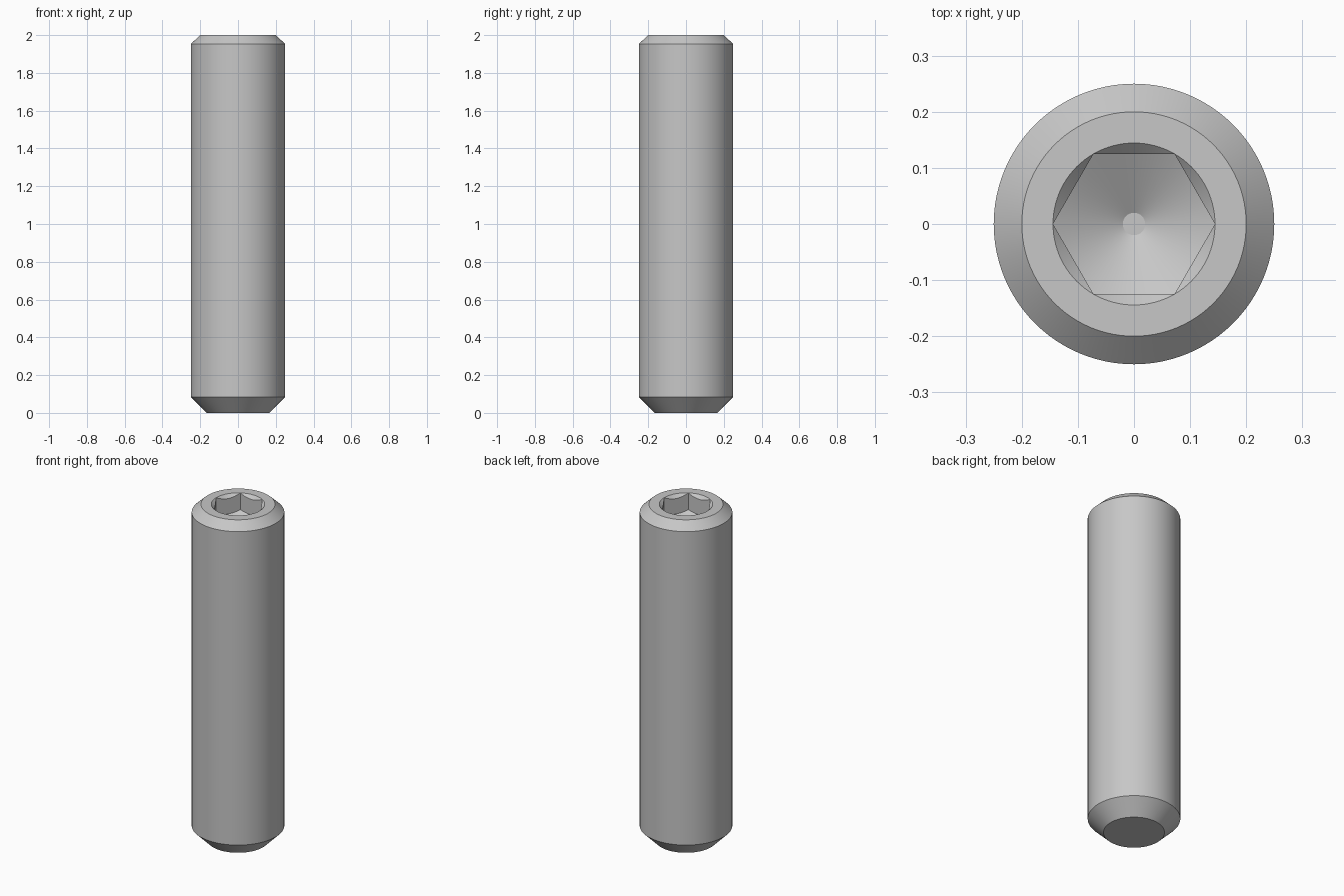
import bpy
import bmesh
import math

cube = bpy.data.objects.get("Cube")
if cube:
    bpy.data.objects.remove(cube, do_unlink=True)

SEGMENTS = 96            # multiple of six, so hex corners fall on vertices
FLAT = 0.125             # socket centre to flat
CORNER = FLAT / math.cos(math.pi / 6)
TOP = 2.0
FLOOR = 1.9              # socket floor height at the hex corners
SLOPE = math.tan(math.radians(30))
TIP = 0.02

angles = [2 * math.pi * i / SEGMENTS for i in range(SEGMENTS)]


def circle(radius, z):
    return lambda a: (radius, z)


def hex_radius(a):
    return FLAT / math.cos(a % (math.pi / 3) - math.pi / 6)


def socket_rim(a):
    # where the countersink cone meets the hex walls
    r = hex_radius(a)
    return r, TOP - (CORNER - r)


def socket_base(a):
    # where the drilled cone meets the hex walls
    r = hex_radius(a)
    return r, FLOOR - (CORNER - r) * SLOPE


# Rings from the bottom, up the outside and down into the socket
rings = [
    circle(0.165, 0.0),
    circle(0.25, 0.085),
    circle(0.25, 1.953),
    circle(0.2, TOP),
    circle(CORNER, TOP),
    socket_rim,
    socket_base,
    circle(TIP, FLOOR - (CORNER - TIP) * SLOPE),
]

bm = bmesh.new()
loops = []
for ring in rings:
    loop = []
    for a in angles:
        r, z = ring(a)
        loop.append(bm.verts.new((r * math.cos(a), r * math.sin(a), z)))
    loops.append(loop)

for low, high in zip(loops, loops[1:]):
    for i in range(SEGMENTS):
        j = (i + 1) % SEGMENTS
        bm.faces.new((low[i], low[j], high[j], high[i]))
bm.faces.new(list(reversed(loops[0])))
bm.faces.new(loops[-1])

# The countersink vanishes at the hex corners
bmesh.ops.remove_doubles(bm, verts=bm.verts[:], dist=0.00001)
bmesh.ops.recalc_face_normals(bm, faces=bm.faces[:])

mesh = bpy.data.meshes.new("set_screw")
bm.to_mesh(mesh)
bm.free()
screw = bpy.data.objects.new("set_screw", mesh)
bpy.context.collection.objects.link(screw)

# Plain steel
steel = bpy.data.materials.new("steel_grey")
steel.use_nodes = True
colour = (0.57, 0.57, 0.57, 1.0)
steel.diffuse_color = colour
steel.node_tree.nodes["Principled BSDF"].inputs["Base Color"].default_value = colour
mesh.materials.append(steel)

# Smooth round surfaces with crisp chamfer edges
bpy.ops.object.select_all(action="DESELECT")
screw.select_set(True)
bpy.context.view_layer.objects.active = screw
bpy.ops.object.shade_smooth_by_angle(angle=math.radians(20))
